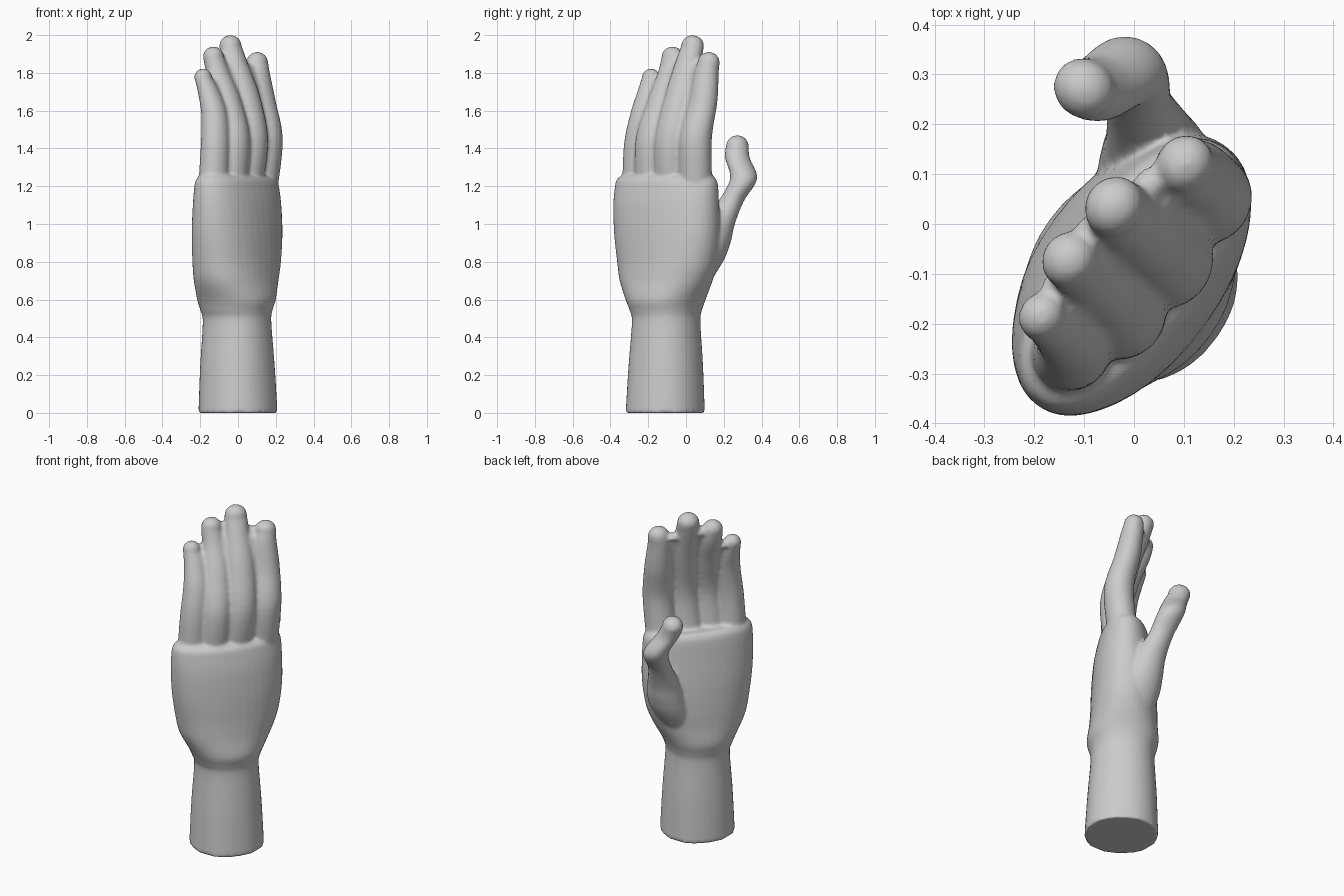
import bpy, bmesh, math

if "Cube" in bpy.data.objects:
    bpy.data.objects.remove(bpy.data.objects["Cube"])

TURN = math.radians(36)          # the hand is turned about z
U = (math.sin(TURN), math.cos(TURN))     # across the knuckles
N = (math.cos(TURN), -math.sin(TURN))    # out of the back of the hand
SIDES = 40


def spline(p, steps):
    """Catmull-Rom through the section tuples."""
    q = [p[0]] + p + [p[-1]]
    out = []
    for i in range(1, len(q) - 2):
        for s in range(steps):
            t = s / steps
            out.append(tuple(
                0.5 * (2 * b + (c - a) * t + (2 * a - 5 * b + 4 * c - d) * t * t
                       + (3 * b - a - 3 * c + d) * t ** 3)
                for a, b, c, d in zip(q[i - 1], q[i], q[i + 1], q[i + 2])))
    return out + [p[-1]]


def loft(bm, sections, power=2.0):
    """Closed skin through horizontal oval sections (x, y, z, half width, half depth)."""
    rings = []
    for x, y, z, a, b in sections:
        ring = []
        for i in range(SIDES):
            t = 2 * math.pi * i / SIDES
            c, s = math.cos(t), math.sin(t)
            u = a * math.copysign(abs(c) ** (2 / power), c)
            n = b * math.copysign(abs(s) ** (2 / power), s)
            ring.append(bm.verts.new((x + u * U[0] + n * N[0], y + u * U[1] + n * N[1], z)))
        rings.append(ring)
    for lo, hi in zip(rings, rings[1:]):
        for i in range(SIDES):
            j = (i + 1) % SIDES
            bm.faces.new((lo[i], lo[j], hi[j], hi[i]))
    bm.faces.new(rings[0])
    bm.faces.new(rings[-1])


def digit(bm, path, wide=1.0, deep=1.0):
    """Finger along (x, y, z, radius) with a domed tip."""
    pts = spline(path, 6)
    x, y, z, r = pts[-1]
    secs = [(px, py, pz, pr * wide, pr * deep) for px, py, pz, pr in pts]
    for k in range(1, 8):
        t = math.radians(12.3 * k)
        secs.append((x, y, z + r * math.sin(t), r * wide * math.cos(t), r * deep * math.cos(t)))
    loft(bm, secs)


bm = bmesh.new()

# forearm, wrist and palm
loft(bm, spline([
    (0, -.11, 0, .205, .205), (-.003, -.107, .25, .193, .193),
    (-.005, -.105, .48, .177, .178), (-.008, -.107, .54, .187, .185),
    (-.008, -.108, .6, .212, .199), (-.01, -.105, .7, .265, .19),
    (-.007, -.098, .8, .295, .185), (-.005, -.1, .95, .317, .177),
    (-.005, -.105, 1.1, .321, .161), (-.007, -.103, 1.2, .317, .144),
    (-.007, -.103, 1.235, .308, .133), (-.007, -.1, 1.255, .288, .112)], 5), 2.15)

# index, middle, ring and little fingers
fingers = (
    [(.125, .05, 1.2, .085), (.152, .05, 1.45, .083), (.125, .09, 1.65, .073),
     (.104, .107, 1.8, .063), (.102, .12, 1.855, .056)],
    [(.04, -.075, 1.2, .089), (.07, -.075, 1.45, .087), (.035, -.03, 1.68, .078),
     (-.015, .01, 1.85, .066), (-.04, .035, 1.942, .058)],
    [(-.04, -.18, 1.2, .087), (-.02, -.18, 1.45, .082), (-.055, -.13, 1.65, .072),
     (-.105, -.085, 1.8, .062), (-.13, -.072, 1.886, .054)],
    [(-.13, -.255, 1.2, .079), (-.12, -.25, 1.42, .075), (-.125, -.225, 1.58, .068),
     (-.155, -.198, 1.7, .057), (-.185, -.185, 1.777, .046)],
)
for path in fingers:
    digit(bm, path, 1.07, 1.0)

# thin webs holding neighbouring fingers together
for one, two in zip(fingers, fingers[1:]):
    web = [tuple((a + b) / 2 for a, b in zip(p, q)) for p, q in zip(one, two)]
    web = [(x, y, z, r * 0.62) for x, y, z, r in web]
    x, y, z, r = web[-1]
    web[-1] = (x, y, min(one[-1][2], two[-1][2]) - 0.015, r)
    digit(bm, web, 1.1, 1.0)

# ball of the thumb running into the thumb
digit(bm, [(.02, .0, .62, .08), (.04, .085, .8, .108), (.045, .127, .9, .106),
           (.035, .17, 1.0, .087), (.01, .238, 1.12, .066), (-.01, .305, 1.24, .07),
           (-.07, .272, 1.35, .064), (-.1, .272, 1.411, .059)], 1.0, 1.07)

bmesh.ops.recalc_face_normals(bm, faces=bm.faces)
mesh = bpy.data.meshes.new("hand")
bm.to_mesh(mesh)
bm.free()
hand = bpy.data.objects.new("hand", mesh)
bpy.context.collection.objects.link(hand)

# fuse the overlapping parts into one smooth skin
fuse = hand.modifiers.new("fuse", 'REMESH')
fuse.mode = 'VOXEL'
fuse.voxel_size = 0.01
fuse.use_smooth_shade = True
soft = hand.modifiers.new("soften", 'SMOOTH')
soft.factor = 0.5
soft.iterations = 4
